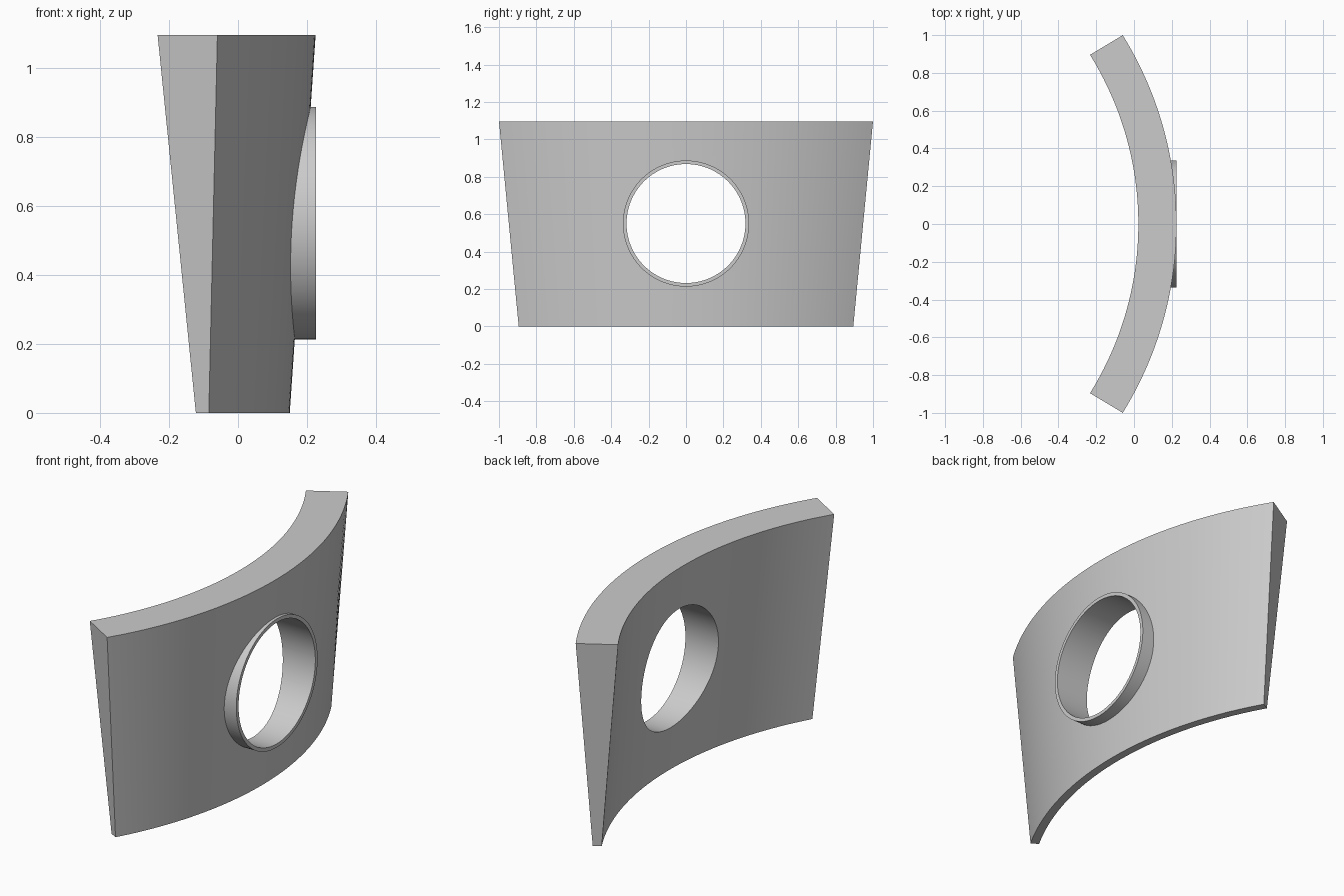
import bpy
import bmesh
from math import sin, cos, radians, pi
from mathutils import Matrix

cube = bpy.data.objects.get("Cube")
if cube:
    bpy.data.objects.remove(cube, do_unlink=True)

AXIS_X = -1.672
HEIGHT = 1.095
HOLE_Z = 0.55
STEPS = 64

grey = bpy.data.materials.new("plain_grey")
grey.use_nodes = True
colour = (0.6, 0.6, 0.6, 1)
grey.diffuse_color = colour
grey.node_tree.nodes["Principled BSDF"].inputs["Base Color"].default_value = colour


def finish(name, bm):
    bmesh.ops.recalc_face_normals(bm, faces=bm.faces)
    mesh = bpy.data.meshes.new(name)
    bm.to_mesh(mesh)
    bm.free()
    mesh.materials.append(grey)
    obj = bpy.data.objects.new(name, mesh)
    bpy.context.collection.objects.link(obj)
    return obj


def disc(name, radius, x0, x1):
    """Solid cylinder along x through the hole centre."""
    bm = bmesh.new()
    place = Matrix.Translation(((x0 + x1) / 2, 0, HOLE_Z)) @ Matrix.Rotation(pi / 2, 4, "Y")
    bmesh.ops.create_cone(bm, cap_ends=True, segments=128, radius1=radius,
                          radius2=radius, depth=x1 - x0, matrix=place)
    return finish(name, bm)


# Curved wall: a sector that widens and thickens towards the top
bm = bmesh.new()
sections = []
for i in range(STEPS + 1):
    t = 2 * i / STEPS - 1
    ring = []
    for radius, half_angle, z in ((1.822, 29.4, 0), (1.897, 31.8, HEIGHT),
                                  (1.695, 31.9, HEIGHT), (1.779, 29.4, 0)):
        a = radians(half_angle) * t
        ring.append(bm.verts.new((AXIS_X + radius * cos(a), radius * sin(a), z)))
    sections.append(ring)
for a, b in zip(sections, sections[1:]):
    for k in range(4):
        n = (k + 1) % 4
        bm.faces.new((a[k], a[n], b[n], b[k]))
bm.faces.new(sections[0])
bm.faces.new(sections[-1])
wall = finish("curved_wall_with_collar", bm)

# Raised collar joined to the wall, then the round opening through both
collar = disc("collar_helper", 0.337, 0.12, 0.226)
opening = disc("opening_cutter", 0.318, -0.4, 0.5)
bpy.context.view_layer.objects.active = wall
for helper, operation in ((collar, "UNION"), (opening, "DIFFERENCE")):
    helper.hide_render = True
    mod = wall.modifiers.new(operation.lower(), "BOOLEAN")
    mod.operation = operation
    mod.solver = "EXACT"
    mod.object = helper
    bpy.ops.object.modifier_apply(modifier=mod.name)
    bpy.data.objects.remove(helper, do_unlink=True)

# Smooth curves with crisp corners
bpy.ops.object.select_all(action="DESELECT")
wall.select_set(True)
bpy.ops.object.shade_smooth_by_angle(angle=radians(25))
